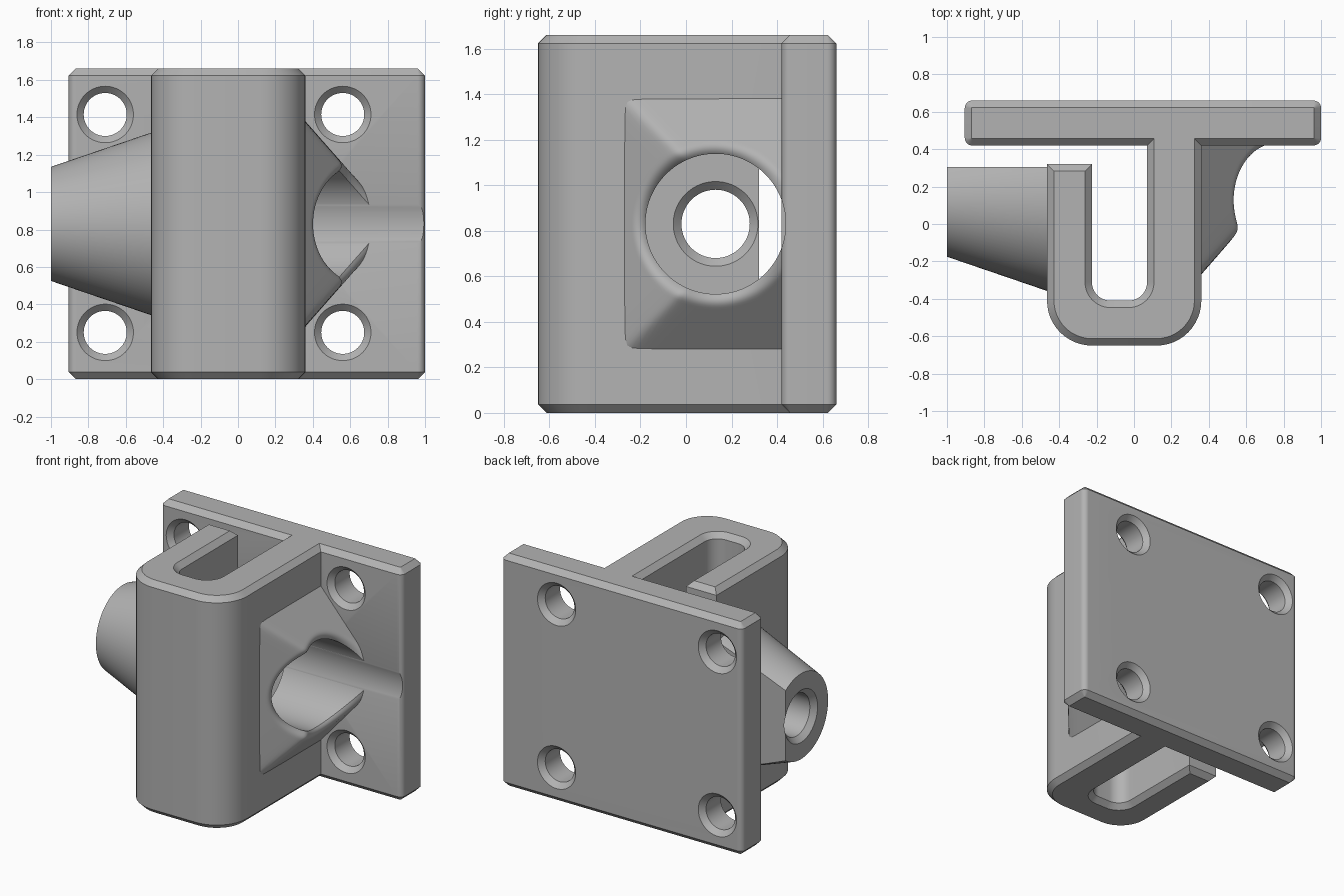
import bpy, bmesh
from math import sin, cos, pi, sqrt, radians
from mathutils import Vector, Matrix

cube = bpy.data.objects.get("Cube")
if cube:
    bpy.data.objects.remove(cube)

GREY = (0.45, 0.45, 0.45, 1)
grey = bpy.data.materials.new("plain grey")
grey.use_nodes = True
grey.diffuse_color = GREY
grey.node_tree.nodes["Principled BSDF"].inputs["Base Color"].default_value = GREY

HEIGHT, CHAMFER = 1.66, 0.037
AXIS_Y, AXIS_Z = 0.13, 0.83
BORE = 0.308


def finish(bm, name):
    bmesh.ops.recalc_face_normals(bm, faces=bm.faces)
    mesh = bpy.data.meshes.new(name)
    bm.to_mesh(mesh)
    bm.free()
    obj = bpy.data.objects.new(name, mesh)
    bpy.context.collection.objects.link(obj)
    mesh.materials.append(grey)
    return obj


def bridge(bm, rings, closed=False):
    """Join rings of equal length; cap the ends unless closed."""
    n = len(rings[0])
    pairs = list(zip(rings, rings[1:]))
    if closed:
        pairs.append((rings[-1], rings[0]))
    else:
        bm.faces.new(rings[0])
        bm.faces.new(rings[-1])
    for a, b in pairs:
        for i in range(n):
            j = (i + 1) % n
            bm.faces.new((a[i], a[j], b[j], b[i]))


def lathe(name, profile, origin, axis, sides=96):
    """Revolve (distance, radius) pairs about the x or y axis."""
    bm = bmesh.new()
    rings = []
    for d, r in profile:
        ring = []
        for i in range(sides):
            u, v = r * cos(2 * pi * i / sides), r * sin(2 * pi * i / sides)
            p = (d, u, v) if axis == "x" else (u, d, v)
            ring.append(bm.verts.new(Vector(origin) + Vector(p)))
        rings.append(ring)
    bridge(bm, rings)
    return finish(bm, name)


def hole_profile(start, end, r, c):
    """Through hole with both rims chamfered."""
    e = 0.03
    return [(start - e, r + c + e), (start + c, r), (end - c, r), (end + e, r + c + e)]


def rounded(corners, steps=12):
    """Outline from (x, y, radius) right-angle corners."""
    pts = []
    for i, (x, y, r) in enumerate(corners):
        p = Vector((x, y))
        if not r:
            pts.append(p)
            continue
        a = (Vector(corners[i - 1][:2]) - p).normalized()
        b = (Vector(corners[(i + 1) % len(corners)][:2]) - p).normalized()
        for k in range(steps + 1):
            t = pi / 2 * k / steps
            pts.append(p + r * (a + b) - r * (b * cos(t) + a * sin(t)))
    return pts


def inset(pts, d):
    """Mitred inward offset of a counter-clockwise outline."""
    out = []
    for i, p in enumerate(pts):
        a = (p - pts[i - 1]).normalized()
        b = (pts[(i + 1) % len(pts)] - p).normalized()
        na, nb = Vector((-a.y, a.x)), Vector((-b.y, b.x))
        out.append(p + (na + nb) * d / (1 + na.dot(nb)))
    return out


def cut(obj, cutters):
    for c in cutters:
        c.hide_render = True
        m = obj.modifiers.new("cut", "BOOLEAN")
        m.operation, m.solver, m.object = "DIFFERENCE", "EXACT", c
    deps = bpy.context.evaluated_depsgraph_get()
    mesh = bpy.data.meshes.new_from_object(obj.evaluated_get(deps))
    obj.modifiers.clear()
    obj.data = mesh


# Mounting plate and hook, one chamfered extrusion
outline = rounded([
    (1, 0.66, 0.04), (-0.905, 0.66, 0.04), (-0.905, 0.42, 0.04),
    (0.07, 0.42, 0), (0.07, -0.41, 0.1), (-0.225, -0.41, 0.1),
    (-0.225, 0.32, 0), (-0.465, 0.32, 0), (-0.465, -0.65, 0.24),
    (0.36, -0.65, 0.24), (0.36, 0.42, 0), (1, 0.42, 0.04)])
small = inset(outline, CHAMFER)
bm = bmesh.new()
bridge(bm, [[bm.verts.new((p.x, p.y, z)) for p in pts] for pts, z in (
    (small, 0), (outline, CHAMFER), (outline, HEIGHT - CHAMFER), (small, HEIGHT))])
body = finish(bm, "plate_and_hook")

# Tapered boss, flattened towards the plate
boss = lathe("tapered_boss", [(-1, 0.305), (-0.4, 0.51)], (0, AXIS_Y, AXIS_Z), "x")
bm = bmesh.new()
bm.from_mesh(boss.data)
res = bmesh.ops.bisect_plane(bm, geom=bm.verts[:] + bm.edges[:] + bm.faces[:],
                             plane_co=(0, 0.305, 0), plane_no=(0, 1, 0), clear_outer=True)
bmesh.ops.holes_fill(bm, edges=[e for e in bm.edges if e.is_boundary], sides=0)
bmesh.ops.recalc_face_normals(bm, faces=bm.faces)
bm.to_mesh(boss.data)
bm.free()

# Cutters: wide bore, pin hole, screw holes
bore = lathe("bore_cutter", [(0.05, BORE), (1.2, BORE)], (0, AXIS_Y, AXIS_Z), "x", 180)
pin = lathe("pin_cutter", hole_profile(-1, -0.225, 0.15, 0.036), (0, AXIS_Y, AXIS_Z), "x")
screws = [lathe("screw_cutter", hole_profile(0.42, 0.66, 0.115, 0.036), (x, 0, z), "y", 64)
          for x in (-0.71, 0.56) for z in (0.25, 1.415)]
cut(body, [bore, pin] + screws)
cut(boss, [pin])
for c in [bore, pin] + screws:
    bpy.data.objects.remove(c)


# Sloped collar around the bore, with a rounded rim
def collar_height(y, z, r):
    a = 0.36 + 0.88 * (y + 0.27)
    b = 0.36 + 0.88 * (0.55 - abs(z - AXIS_Z))
    h = (a + b - sqrt((a - b) ** 2 + 0.0006)) / 2
    rim = max(0, 1 - (r - BORE) / 0.06)
    return max(0.33, h - 0.052 * rim * rim)


SIDES, STEPS = 180, 28
bm = bmesh.new()
rings = [[] for _ in range(STEPS + 3)]
for i in range(SIDES):
    c, s = cos(2 * pi * i / SIDES), sin(2 * pi * i / SIDES)
    reach = min((0.37 if c > 0 else 0.46) / max(abs(c), 1e-6), 0.62 / max(abs(s), 1e-6))
    for k in range(STEPS + 1):
        r = BORE + (reach - BORE) * (k / STEPS) ** 1.6
        y, z = AXIS_Y + r * c, AXIS_Z + r * s
        if k == 0:
            rings[0].append(bm.verts.new((0.2, y, z)))
        rings[k + 1].append(bm.verts.new((collar_height(y, z, r), y, z)))
    rings[-1].append(bm.verts.new((0.2, y, z)))
bridge(bm, rings, closed=True)
collar = finish(bm, "bore_collar")

# Smooth the curves, keep the edges sharp
for obj in (body, boss, collar):
    bpy.ops.object.select_all(action="DESELECT")
    obj.select_set(True)
    bpy.context.view_layer.objects.active = obj
    bpy.ops.object.shade_smooth_by_angle(angle=radians(30))
